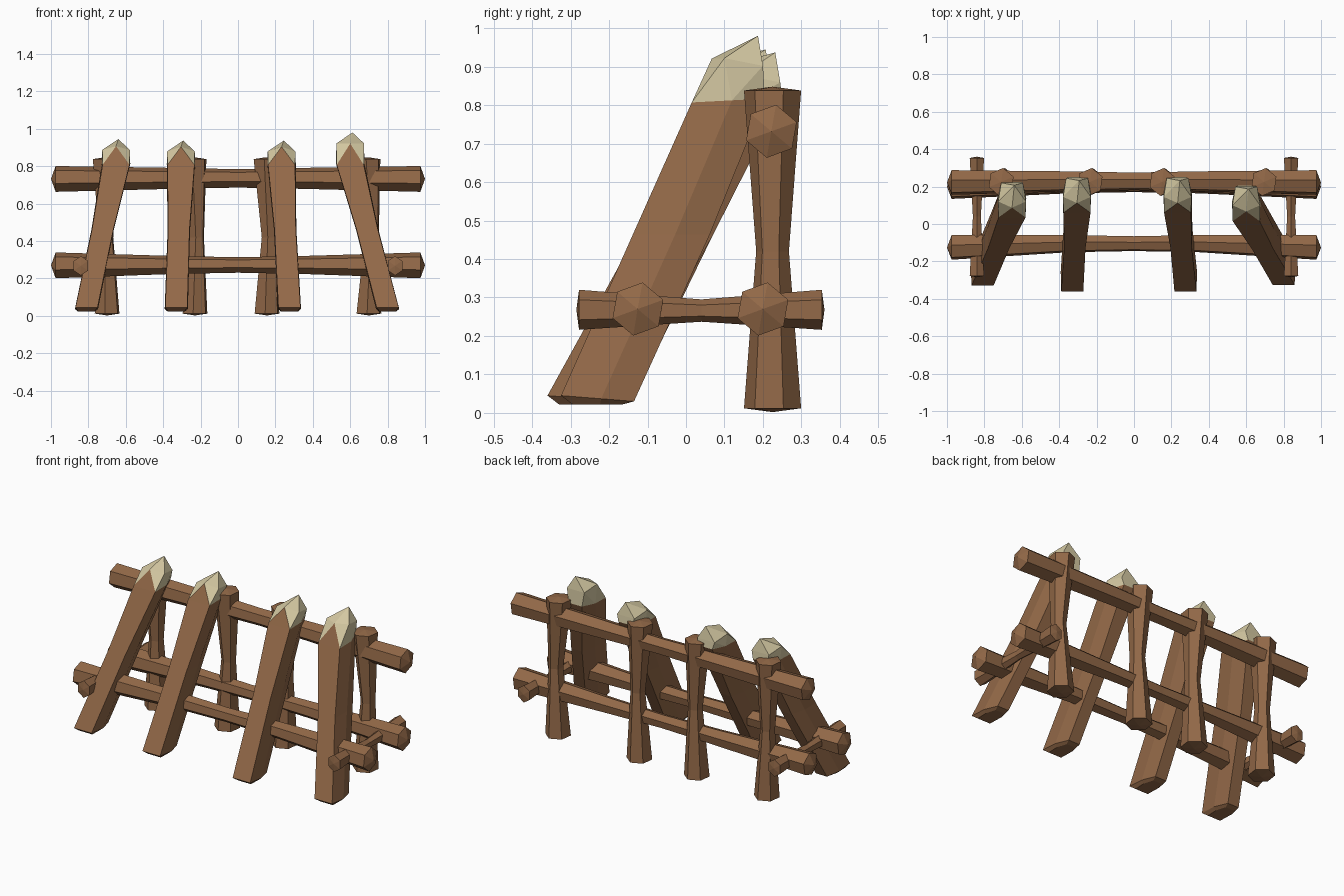
import bpy, bmesh, math
from mathutils import Vector

if "Cube" in bpy.data.objects:
    bpy.data.objects.remove(bpy.data.objects["Cube"])


def material(name, rgb):
    m = bpy.data.materials.new(name)
    m.diffuse_color = (*rgb, 1)
    m.use_nodes = True
    m.node_tree.nodes["Principled BSDF"].inputs["Base Color"].default_value = m.diffuse_color
    return m


WOOD = material("brown wood", (0.29, 0.14, 0.064))
CUT = material("pale cut wood", (0.66, 0.58, 0.36))


def finish(bm, name):
    bmesh.ops.recalc_face_normals(bm, faces=bm.faces)
    me = bpy.data.meshes.new(name)
    bm.to_mesh(me)
    bm.free()
    me.materials.append(WOOD)
    me.materials.append(CUT)
    bpy.context.collection.objects.link(bpy.data.objects.new(name, me))


def bridge(bm, a, b):
    n = len(a)
    return [bm.faces.new((a[i], a[(i + 1) % n], b[(i + 1) % n], b[i])) for i in range(n)]


def log(name, rings, u, v, dome, turn=0):
    """Six-sided log through (centre, radius) rings, with domed ends."""
    u, v = Vector(u), Vector(v)
    bm = bmesh.new()
    loops = []
    for c, r in rings:
        angles = [math.radians(turn + 60 * i) for i in range(6)]
        loops.append([bm.verts.new(Vector(c) + r * (math.cos(a) * u + math.sin(a) * v))
                      for a in angles])
    for a, b in zip(loops, loops[1:]):
        bridge(bm, a, b)
    for k, nb in ((0, 1), (-1, -2)):
        c = Vector(rings[k][0])
        out = (c - Vector(rings[nb][0])).normalized()
        tip = bm.verts.new(c + out * dome)
        for i in range(6):
            bm.faces.new((loops[k][i], loops[k][(i + 1) % 6], tip))
    finish(bm, name)


# Long rails: end y, middle y, end z, middle z, waist radius
for name, y, ym, z, zm, waist in (
        ("upper_back_rail", 0.222, 0.228, 0.732, 0.735, 0.050),
        ("lower_back_rail", 0.200, 0.210, 0.270, 0.272, 0.042),
        ("lower_front_rail", -0.125, -0.105, 0.270, 0.272, 0.042)):
    log(name, [((-0.975, y, z), 0.070), ((-0.35, ym, zm), waist + 0.007),
               ((0, ym, zm), waist), ((0.35, ym, zm), waist + 0.007),
               ((0.975, y, z), 0.070)], (0, 1, 0), (0, 0, 1), 0.025, 80)

# Short side rails
for side, x in (("left", -0.84), ("right", 0.84)):
    log(side + "_cross_rail", [((x, -0.278, 0.268), 0.052), ((x, 0.04, 0.266), 0.029),
                               ((x, 0.353, 0.268), 0.052)],
        (0.85, 0, 0), (0, 0, 1), 0.007, 30)

# Upright back posts: bottom x, waist x, top x
for i, (xb, xm, xt) in enumerate(((-0.70, -0.705, -0.71), (-0.23, -0.22, -0.235),
                                  (0.155, 0.165, 0.150), (0.70, 0.715, 0.695))):
    log("back_post_%d" % (i + 1), [((xb, 0.225, 0.012), 0.075), ((xm, 0.225, 0.42), 0.043),
                                   ((xt, 0.225, 0.838), 0.075)],
        (0, 1, 0), (0.95, 0, 0), 0.010, 8)


def stake(name, xb, xt, yb, yt, peak):
    """Leaning stake with a sharpened pale tip; yb and yt are front edge positions."""
    section = ((-0.95, 0), (0.95, 0), (1, 0.55), (0.6, 1), (-0.6, 1), (-1, 0.55))
    bm = bmesh.new()
    loops = []
    for t, w, d, tilt in ((0, 0.062, 0.19, -0.015), (0.55, 0.060, 0.20, 0), (1, 0.076, 0.19, 0.01)):
        x, y, z = xb + (xt - xb) * t, yb + (yt - yb) * t, 0.045 + 0.762 * t
        loops.append([bm.verts.new((x + a * w, y + b * d, z + tilt * b)) for a, b in section])
    for a, b in zip(loops, loops[1:]):
        bridge(bm, a, b)
    # Rounded foot
    foot = [bm.verts.new((xb + a * 0.045, yb + 0.03 + b * 0.13, 0.022)) for a, b in section]
    bridge(bm, loops[0], foot)
    bm.faces.new(foot)
    # Sharpened tip: front notch, shoulders, back corners and peak
    fl, fr, sr, br, bl, sl = loops[-1]
    h = peak - 0.94

    def tip(dx, dy, z):
        return bm.verts.new((xt + dx, yt + dy, z + h))
    notch = tip(0, 0.052, 0.905 - h * 0.6)
    rs, ls = tip(0.074, 0.085, 0.882), tip(-0.074, 0.085, 0.882)
    rb, lb = tip(0.058, 0.185, 0.862), tip(-0.058, 0.185, 0.862)
    top = tip(0.012, 0.172, 0.94)
    bm.faces.new((fl, fr, notch))
    for f in ((fr, rs, notch), (fr, sr, rs), (sr, br, rb), (sr, rb, rs), (br, bl, lb, rb),
              (bl, sl, lb), (sl, ls, lb), (sl, fl, ls), (fl, notch, ls),
              (notch, rs, top), (rs, rb, top), (rb, lb, top), (lb, ls, top), (ls, notch, top)):
        bm.faces.new(f).material_index = 1
    finish(bm, name)


# Leaning front stakes
for i, s in enumerate(((-0.81, -0.652, -0.33, 0.035, 0.945), (-0.33, -0.305, -0.36, 0.06, 0.937),
                       (0.275, 0.233, -0.36, 0.06, 0.937), (0.80, 0.60, -0.325, 0.015, 0.98))):
    stake("front_stake_%d" % (i + 1), *s)
